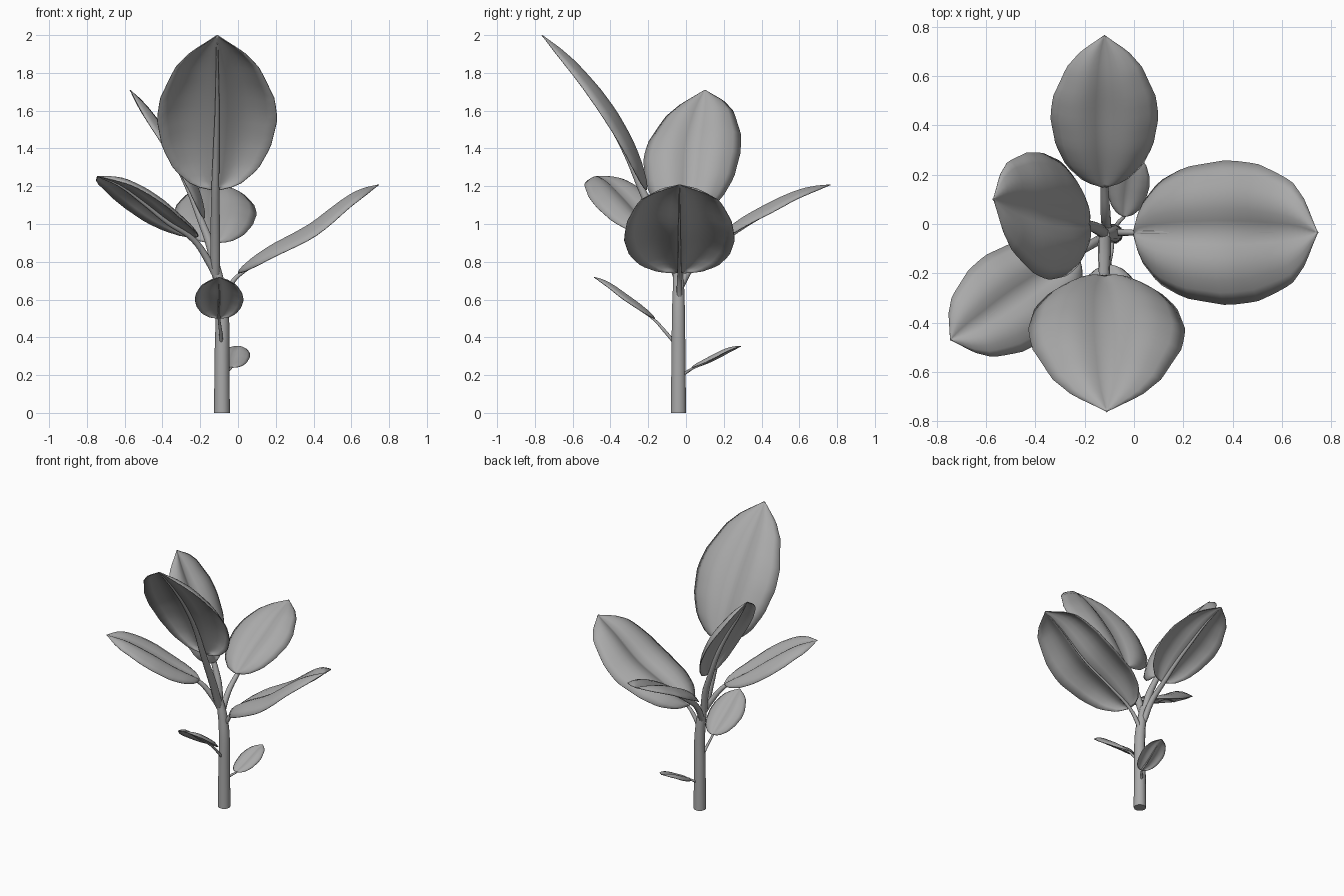
import bpy
import bmesh
import math
from mathutils import Vector

cube = bpy.data.objects.get("Cube")
if cube:
    bpy.data.objects.remove(cube, do_unlink=True)

grey = bpy.data.materials.new("plain grey")
grey.use_nodes = True
GREY = (0.4, 0.4, 0.4, 1)
grey.diffuse_color = GREY
grey.node_tree.nodes["Principled BSDF"].inputs["Base Color"].default_value = GREY

# Half-width of a blade along its length, as (position, fraction of the widest)
OUTLINE = [(0, 0.08), (0.03, 0.38), (0.13, 0.7), (0.27, 0.9), (0.46, 1),
           (0.6, 0.95), (0.8, 0.7), (0.9, 0.44), (0.95, 0.22), (1, 0.01)]
ROWS = 24
COLS = 6          # columns on each half of the blade
BULGE = 0.2       # swelling of each half, per half-width
DROOP = 0.08      # fall of the edge below the midrib, per half-width


def spread(t):
    for (a, u), (b, v) in zip(OUTLINE, OUTLINE[1:]):
        if t <= b:
            return u + (v - u) * (t - a) / (b - a)
    return OUTLINE[-1][1]


def along(points, t):
    """Smooth curve through the points, t from 0 to 1."""
    n = len(points) - 1
    i = min(int(t * n), n - 1)
    f = t * n - i
    b, c = points[i], points[i + 1]
    a = points[i - 1] if i else 2 * b - c
    d = points[i + 2] if i + 2 <= n else 2 * c - b
    return 0.5 * (2 * b + (c - a) * f + (2 * a - 5 * b + 4 * c - d) * f ** 2
                  + (3 * b - a - 3 * c + d) * f ** 3)


def activate(ob):
    bpy.ops.object.select_all(action='DESELECT')
    ob.select_set(True)
    bpy.context.view_layer.objects.active = ob


def tube(name, points, radii):
    """Tapered round tube through the points."""
    curve = bpy.data.curves.new(name, 'CURVE')
    curve.dimensions = '3D'
    curve.bevel_depth = 1
    curve.bevel_resolution = 3
    curve.resolution_u = 5
    curve.use_fill_caps = True
    spline = curve.splines.new('BEZIER')
    spline.bezier_points.add(len(points) - 1)
    for bp, p, r in zip(spline.bezier_points, points, radii):
        bp.co = p
        bp.radius = r
        bp.handle_left_type = bp.handle_right_type = 'AUTO'
    curve.materials.append(grey)
    ob = bpy.data.objects.new(name, curve)
    bpy.context.collection.objects.link(ob)
    activate(ob)
    bpy.ops.object.convert(target='MESH')
    bpy.ops.object.shade_smooth_by_angle(angle=math.radians(50))


def leaf(name, root, midrib, side, half_width, thick):
    """Blade swelling either side of a midrib, with a stalk that runs on as its rib."""
    pts = [Vector(p) for p in midrib]
    side = Vector(side).normalized()

    def upward(t):
        tangent = along(pts, min(t + 0.02, 1)) - along(pts, max(t - 0.02, 0))
        n = side.cross(tangent).normalized()
        return n if n.z > 0 else -n

    bm = bmesh.new()
    grid = []
    for r in range(ROWS + 1):
        t = r / ROWS
        t = t * t * (3 - 2 * t) * 0.6 + t * 0.4     # closer rows at both ends
        w = half_width * spread(t)
        row = []
        for c in range(-COLS, COLS + 1):
            s = c / COLS
            rise = w * (BULGE * math.sin(math.pi * abs(s)) - DROOP * abs(s))
            row.append(bm.verts.new(along(pts, t) + side * w * s + upward(t) * rise))
        grid.append(row)
    for lower, upper in zip(grid, grid[1:]):
        for c in range(2 * COLS):
            bm.faces.new((lower[c], lower[c + 1], upper[c + 1], upper[c]))
    bmesh.ops.recalc_face_normals(bm, faces=bm.faces)
    bm.normal_update()
    if sum(f.normal.z for f in bm.faces) < 0:
        bmesh.ops.reverse_faces(bm, faces=bm.faces)
    mesh = bpy.data.meshes.new(name)
    bm.to_mesh(mesh)
    bm.free()
    mesh.materials.append(grey)
    ob = bpy.data.objects.new(name + "_blade", mesh)
    bpy.context.collection.objects.link(ob)
    solid = ob.modifiers.new("thickness", 'SOLIDIFY')
    solid.thickness = 0.005
    activate(ob)
    bpy.ops.object.shade_smooth_by_angle(angle=math.radians(60))

    # Stalk and underside rib
    path = [Vector(p) for p in root]
    radii = [thick] * len(path)
    for t in (0, 0.25, 0.5, 0.75, 0.95):
        r = thick * (0.8 - 0.65 * t)
        path.append(along(pts, t) - upward(t) * r)
        radii.append(r)
    tube(name + "_stalk", path, radii)


# Main stem, leaning a little towards the top
tube("stem", [(-0.085, -0.04, 0), (-0.085, -0.04, 0.3), (-0.085, -0.04, 0.54),
              (-0.1, -0.04, 0.68), (-0.12, -0.045, 0.79)],
     [0.042, 0.039, 0.036, 0.031, 0.022])

# Crown leaves
leaf("tall_front_leaf", [(-0.12, -0.05, 0.74), (-0.12, -0.13, 0.95)],
     [(-0.12, -0.21, 1.18), (-0.115, -0.31, 1.4), (-0.11, -0.43, 1.6),
      (-0.11, -0.58, 1.8), (-0.11, -0.76, 2.0)], (1, 0, 0), 0.32, 0.026)
leaf("upper_right_leaf", [(-0.12, -0.04, 0.74), (-0.145, -0.02, 0.88)],
     [(-0.18, 0, 1.03), (-0.26, 0.02, 1.22), (-0.36, 0.035, 1.4),
      (-0.47, 0.065, 1.56), (-0.57, 0.1, 1.71)], (-0.05, 1, 0.08), 0.26, 0.024)
leaf("back_leaf", [(-0.11, -0.03, 0.67), (-0.115, 0.04, 0.79)],
     [(-0.12, 0.15, 0.9), (-0.12, 0.3, 1.0), (-0.12, 0.45, 1.08),
      (-0.12, 0.6, 1.155), (-0.12, 0.765, 1.21)], (1, 0, 0), 0.22, 0.02)
leaf("left_leaf", [(-0.09, -0.035, 0.58), (-0.045, -0.035, 0.67)],
     [(0, -0.035, 0.74), (0.18, -0.035, 0.845), (0.4, -0.035, 0.96),
      (0.6, -0.035, 1.12), (0.745, -0.035, 1.21)], (0, 1, 0), 0.295, 0.014)
leaf("front_right_leaf", [(-0.095, -0.04, 0.68), (-0.16, -0.075, 0.81)],
     [(-0.23, -0.12, 0.93), (-0.37, -0.22, 1.02), (-0.5, -0.31, 1.12),
      (-0.63, -0.4, 1.21), (-0.745, -0.47, 1.255)], (0.56, -0.83, 0), 0.21, 0.019)

# Small lower leaves
leaf("small_front_leaf", [(-0.088, -0.06, 0.37), (-0.092, -0.11, 0.43)],
     [(-0.1, -0.165, 0.5), (-0.1, -0.25, 0.56), (-0.1, -0.33, 0.615),
      (-0.1, -0.41, 0.675), (-0.1, -0.485, 0.72)], (1, 0, 0), 0.13, 0.009)
leaf("small_back_leaf", [(-0.08, -0.02, 0.2), (-0.06, 0.01, 0.22)],
     [(-0.04, 0.03, 0.24), (-0.03, 0.1, 0.27), (-0.02, 0.17, 0.305),
      (-0.01, 0.23, 0.335), (0, 0.29, 0.355)], (1, -0.15, 0), 0.085, 0.008)
